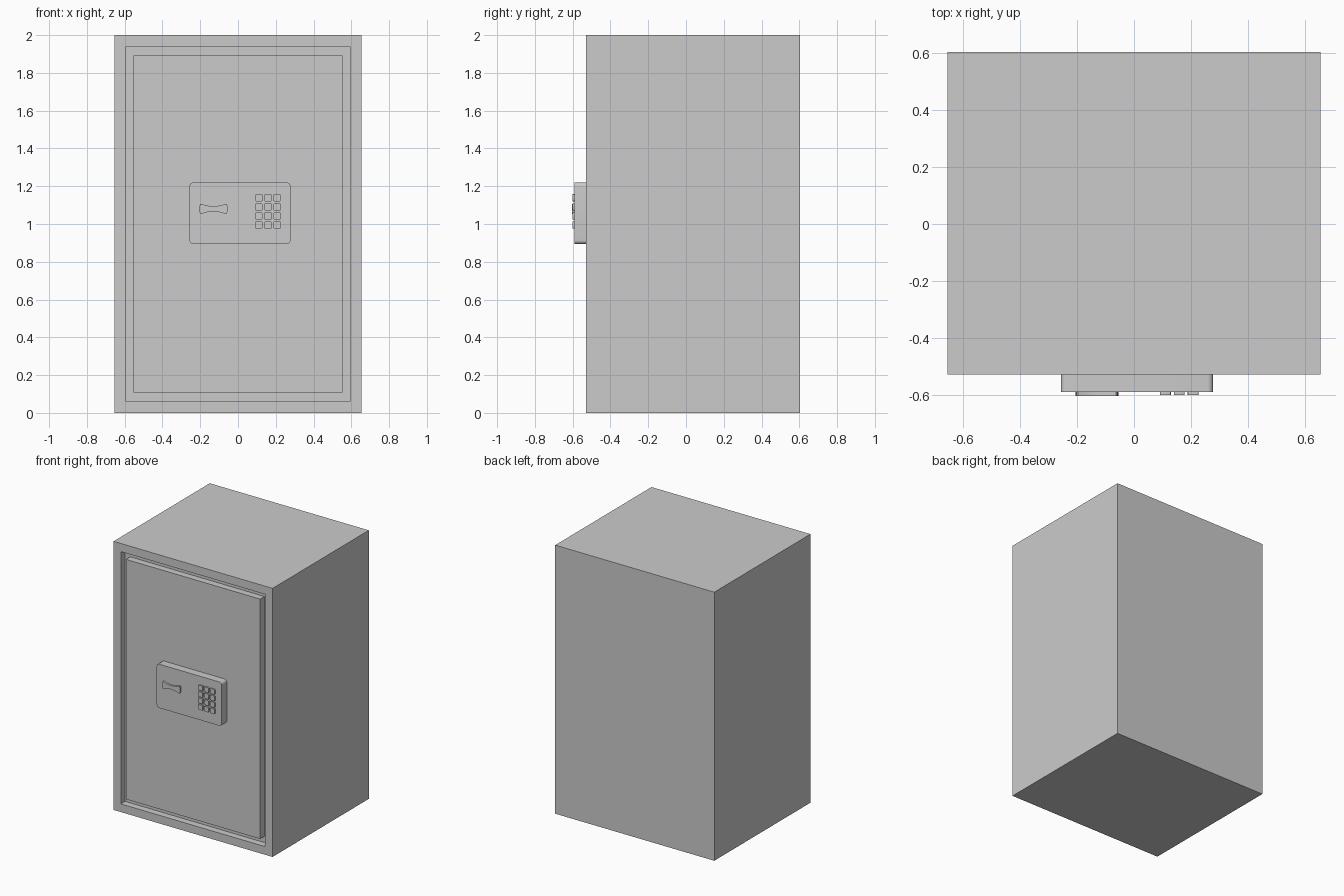
import bpy, bmesh, math

if "Cube" in bpy.data.objects:
    bpy.data.objects.remove(bpy.data.objects["Cube"])

FRONT, BACK = -0.529, 0.603


def finish(name, bm, smooth=False):
    bmesh.ops.recalc_face_normals(bm, faces=bm.faces)
    mesh = bpy.data.meshes.new(name)
    bm.to_mesh(mesh)
    bm.free()
    obj = bpy.data.objects.new(name, mesh)
    bpy.context.collection.objects.link(obj)
    if smooth:
        bpy.ops.object.select_all(action='DESELECT')
        obj.select_set(True)
        bpy.context.view_layer.objects.active = obj
        bpy.ops.object.shade_smooth_by_angle(angle=math.radians(35))
    return obj


def prism(name, outline, y_front, y_back, smooth=False):
    """Extrude an x/z outline along y."""
    bm = bmesh.new()
    face = bm.faces.new([bm.verts.new((x, y_front, z)) for x, z in outline])
    out = bmesh.ops.extrude_face_region(bm, geom=[face], use_keep_orig=True)
    for v in out["geom"]:
        if isinstance(v, bmesh.types.BMVert):
            v.co.y = y_back
    return finish(name, bm, smooth)


def rect(x0, x1, z0, z1):
    return [(x0, z0), (x1, z0), (x1, z1), (x0, z1)]


def rounded(x0, x1, z0, z1, r, steps):
    pts = []
    corners = [(x1 - r, z1 - r), (x0 + r, z1 - r), (x0 + r, z0 + r), (x1 - r, z0 + r)]
    for q, (cx, cz) in enumerate(corners):
        for i in range(steps + 1):
            a = math.pi / 2 * (q + i / steps)
            pts.append((cx + r * math.cos(a), cz + r * math.sin(a)))
    return pts


# Cabinet: box with a recessed door opening
bm = bmesh.new()
bmesh.ops.create_cube(bm, size=1)
for v in bm.verts:
    v.co = (v.co.x * 1.31, FRONT if v.co.y < 0 else BACK, v.co.z * 2 + 1)
front = min(bm.faces, key=lambda f: f.calc_center_median().y)
bmesh.ops.inset_individual(bm, faces=[front], thickness=0.086)
out = bmesh.ops.extrude_face_region(bm, geom=[front])
for v in out["geom"]:
    if isinstance(v, bmesh.types.BMVert):
        v.co.y += 0.05
if front.is_valid:
    bm.faces.remove(front)
finish("cabinet", bm)

# Door: flush panel leaving a narrow gap around it
prism("door", rect(-0.552, 0.552, 0.107, 1.893), FRONT, FRONT + 0.05)

# Lock panel
prism("lock_panel", rounded(-0.257, 0.278, 0.894, 1.22, 0.02, 6), -0.589, FRONT, True)

# Handle: waisted grip with bulging ends
HX, HZ = -0.13, 1.08
quarter = [(0.0, 0.014), (0.02, 0.0155), (0.04, 0.019), (0.055, 0.0235), (0.066, 0.027),
           (0.071, 0.025), (0.074, 0.013), (0.075, 0.0)]
half = quarter + [(x, -z) for x, z in quarter[-2::-1]]
outline = half + [(-x, z) for x, z in half[-2:0:-1]]
prism("handle", [(HX + x, HZ + z) for x, z in outline], -0.603, -0.589, True)

# Keypad: 3 x 4 buttons
for row in range(4):
    for col in range(3):
        x, z = 0.110 + col * 0.0488, 1.139 - row * 0.0483
        prism(f"button_{row}_{col}", rounded(x - 0.019, x + 0.019, z - 0.019, z + 0.019, 0.005, 3),
              -0.600, -0.589, True)
